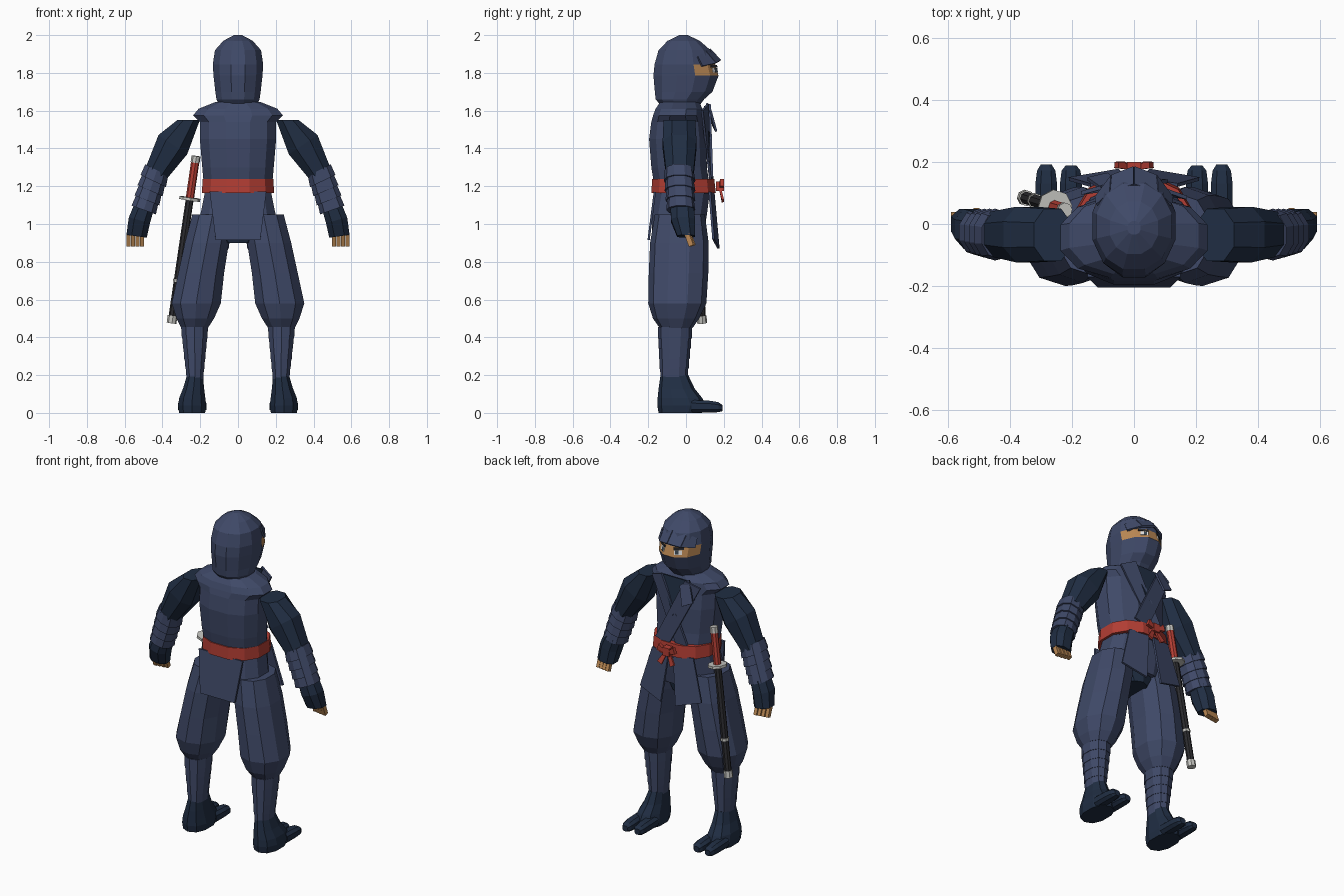
import bpy, bmesh, math
from mathutils import Matrix, Vector

if "Cube" in bpy.data.objects:
    bpy.data.objects.remove(bpy.data.objects["Cube"])

def mat(name, r, g, b):
    m = bpy.data.materials.new(name)
    m.diffuse_color = (r, g, b, 1)
    m.use_nodes = True
    m.node_tree.nodes["Principled BSDF"].inputs["Base Color"].default_value = m.diffuse_color
    return m

NAVY = mat("navy_cloth", .050, .067, .138)
DARK = mat("dark_navy_cloth", .0145, .027, .056)
RED = mat("red_sash", .45, .048, .034)
SKIN = mat("skin", .50, .25, .09)
SILVER = mat("silver_metal", .56, .56, .53)
BLACK = mat("black_lacquer", .024, .024, .028)
WHITE = mat("eye_white", .75, .75, .75)
IRIS = mat("eye_iris", .04, .06, .08)


def finish(name, bm, m):
    bmesh.ops.recalc_face_normals(bm, faces=bm.faces)
    me = bpy.data.meshes.new(name)
    bm.to_mesh(me)
    bm.free()
    me.materials.append(m)
    ob = bpy.data.objects.new(name, me)
    bpy.context.collection.objects.link(ob)
    return ob


def loft(name, rings, m, n=10, p=2.0, side=1, matrix=None):
    """Stack of ellipses (x, y, z, rx, ry, tilt about y in degrees)."""
    bm = bmesh.new()
    loops = []
    for x, y, z, rx, ry, *t in rings:
        tilt = math.radians(t[0]) if t else 0
        loop = []
        for k in range(n):
            a = math.tau * (k + .5) / n
            c, s = math.cos(a), math.sin(a)
            u = rx * math.copysign(abs(c) ** (2 / p), c)
            v = ry * math.copysign(abs(s) ** (2 / p), s)
            loop.append(bm.verts.new((side * (x + u * math.cos(tilt)), y + v, z + u * math.sin(tilt))))
        loops.append(loop)
    for a, b in zip(loops, loops[1:]):
        for k in range(n):
            j = (k + 1) % n
            bm.faces.new((a[k], a[j], b[j], b[k]))
    bm.faces.new(loops[0])
    bm.faces.new(loops[-1])
    if matrix:
        bm.transform(matrix)
    return finish(name, bm, m)


def box(name, loc, size, m, rot=None):
    bm = bmesh.new()
    bmesh.ops.create_cube(bm, size=1)
    bm.transform(Matrix.Translation(loc) @ (rot or Matrix()) @ Matrix.Diagonal((*size, 1)))
    return finish(name, bm, m)


def plate(name, pts, m, thick=.012, side=1):
    """Flat cloth panel with thickness."""
    bm = bmesh.new()
    bm.faces.new([bm.verts.new((side * x, y, z)) for x, y, z in pts])
    ob = finish(name, bm, m)
    mod = ob.modifiers.new("thickness", "SOLIDIFY")
    mod.thickness, mod.offset = thick, 0
    return ob


def span(z, y0, y1, rx, x=0, t=0):
    """Ring given by its back and front limits."""
    return (x, (y0 + y1) / 2, z, rx, (y1 - y0) / 2, t)


def wraps(name, top, bottom, count, m, side, flare):
    """Overlapping wound cloth bands between two rings."""
    for i in range(count):
        a, b = i / count, (i + 1.12) / count
        r0 = [p + (q - p) * a for p, q in zip(top, bottom)]
        r1 = [p + (q - p) * b for p, q in zip(top, bottom)]
        for r, k in ((r0, 1 - flare), (r1, 1 + flare)):
            r[3] *= k
            r[4] *= k
        loft(f"{name}_{i + 1}", [r0, r1], m, 10, 2.2, side)


# Hood, with skin faces in the eye slit
head = loft("hood", [span(1.62, -.13, .07, .10), span(1.66, -.165, .10, .118), span(1.70, -.17, .145, .124),
                     span(1.785, -.178, .178, .134), span(1.845, -.172, .160, .138), span(1.92, -.15, .135, .126),
                     span(1.97, -.10, .075, .080), span(2.0, -.035, .01, .022)], NAVY, 12, 2.1)
head.data.materials.append(SKIN)
for f in head.data.polygons:
    if 1.79 < f.center.z < 1.84 and f.center.y > .08:
        f.material_index = 1

# Eyes and brows laid on the face
bpy.context.view_layer.update()
for s, tag in ((1, "right"), (-1, "left")):
    for part, x, z, w, h, m, d in (("eye", .052, 1.814, .044, .026, WHITE, .004), ("iris", .047, 1.814, .018, .024, IRIS, .007),
                                   ("brow", .054, 1.835, .058, .012, BLACK, .007)):
        hit, loc, nor, _ = head.ray_cast(Vector((s * x, .6, z)), Vector((0, -1, 0)))
        if hit:
            box(f"{part}_{tag}", loc, (w, h, d), m, nor.to_track_quat('Z', 'Y').to_matrix().to_4x4())
    # Hood brim over the eyes
    plate(f"hood_brim_{tag}", [(0, .125, 1.925), (0, .182, 1.865), (.07, .155, 1.85), (.075, .10, 1.915)], NAVY, .012, s)
    plate(f"hood_brim_side_{tag}", [(.075, .10, 1.915), (.07, .155, 1.85), (.122, .085, 1.835), (.118, .06, 1.885)],
          NAVY, .012, s)

# Jacket body and shoulder yoke
loft("jacket", [span(1.16, -.165, .135, .182), span(1.30, -.188, .115, .195), span(1.45, -.20, .112, .208),
                span(1.54, -.188, .10, .208), span(1.575, -.178, .09, .245), span(1.61, -.165, .09, .215),
                span(1.645, -.14, .075, .125)], NAVY, 12, 2.3)
loft("jacket_skirt", [span(1.17, -.165, .13, .18), span(1.05, -.185, .115, .205),
                      span(.96, -.185, .10, .19)], NAVY, 12, 2.4)
loft("trouser_seat", [span(1.04, -.175, .10, .20), span(.90, -.14, .08, .08)], DARK, 10)
plate("back_skirt_panel", [(-.15, -.165, 1.17), (.15, -.165, 1.17), (.118, -.198, .915), (-.118, -.198, .915)], NAVY)

# Crossed lapels over a dark undershirt
plate("undershirt", [(-.10, .10, 1.625), (.10, .10, 1.625), (.0, .128, 1.40)], DARK, .008)
plate("lapel_under", [(.17, .085, 1.60), (.085, .115, 1.635), (-.10, .128, 1.24), (-.03, .130, 1.22)], NAVY, .012)
plate("lapel_over", [(-.17, .10, 1.60), (-.08, .125, 1.635), (.11, .138, 1.25), (.02, .142, 1.22)], NAVY, .012)
plate("lapel_flap", [(-.10, .11, 1.64), (-.05, .13, 1.60), (-.085, .160, 1.49), (-.15, .145, 1.52)], NAVY, .012)

# Sash with knot, bow and tails
loft("sash", [span(1.163, -.188, .163, .197), span(1.237, -.185, .155, .193)], RED, 12, 2.3)
box("sash_knot", (0, .18, 1.20), (.045, .04, .05), RED)
for s, tag in ((1, "right"), (-1, "left")):
    plate(f"sash_bow_{tag}", [(.01, .185, 1.205), (.05, .19, 1.238), (.063, .19, 1.20), (.01, .185, 1.19)], RED, .02, s)
    plate(f"sash_tail_{tag}", [(.0, .18, 1.19), (.02, .18, 1.19), (.058, .195, 1.13), (.03, .195, 1.115)], RED, .012, s)

    # Front skirt panels
    plate(f"front_skirt_panel_{tag}", [(.015, .145, 1.17), (.14, .125, 1.17), (.21, .145, .92), (.05, .172, .87)],
          NAVY, .012, s)

    # Baggy trousers, wrapped shins
    loft(f"trouser_leg_{tag}", [span(1.05, -.165, .10, .112, .135), span(.90, -.19, .12, .122, .165),
                                span(.74, -.197, .118, .127, .195), span(.58, -.20, .108, .136, .221),
                                span(.50, -.175, .07, .104, .226), span(.45, -.14, .035, .074, .23)], NAVY, 10, 2.2, s)
    wraps(f"shin_wrap_{tag}", span(.455, -.15, .035, .076, .23), span(.185, -.135, .008, .046, .228), 5, NAVY, s, .02)

    # Split-toe boots
    loft(f"boot_{tag}", [span(0, -.145, .085, .072, .243), span(.04, -.152, .105, .078, .243),
                         span(.08, -.150, .085, .072, .242), span(.13, -.145, .045, .058, .235),
                         span(.20, -.135, .012, .044, .228)], DARK, 10, 2.3, s)
    for toe, x, w, y1 in (("inner", .203, .038, .188), ("outer", .283, .037, .192)):
        rings = [(s * x, -.035, .03, w, .035), (s * x, -.033, .13, w, .033),
                 (s * x, -.030, .172, w * .85, .028), (s * x, -.026, y1, w * .5, .018)]
        loft(f"toe_{toe}_{tag}", rings, DARK, 8, 2.6, 1, Matrix.Rotation(-math.pi / 2, 4, 'X'))

    # Sleeves, forearm wraps, cuffs and fingers
    loft(f"sleeve_{tag}", [span(1.55, -.125, .055, .064, .262, 0), span(1.42, -.13, .062, .098, .345, 34),
                           span(1.26, -.11, .045, .066, .438, 28)], DARK, 8, 2.3, s)
    wraps(f"forearm_wrap_{tag}", span(1.285, -.118, .045, .076, .43, 28), span(1.08, -.10, .045, .068, .497, 20),
          4, NAVY, s, .06)
    loft(f"cuff_{tag}", [span(1.09, -.085, .045, .057, .497, 18), span(1.02, -.085, .052, .062, .522, 16),
                         span(.935, -.05, .052, .058, .537, 8)], DARK, 8, 2.4, s)
    for i in range(4):
        box(f"finger_{i + 1}_{tag}", (s * (.508 + .024 * i), .028 - .004 * i, .915), (.02, .026, .065), SKIN,
            Matrix.Rotation(.35, 4, 'X'))

# Sheathed sword hung at the hip, laid out from pommel to tip
tip, top = Vector((-.352, .085, .475)), Vector((-.222, .045, 1.36))
length = (top - tip).length
frame = Matrix.Translation(tip) @ (top - tip).to_track_quat('Z', 'Y').to_matrix().to_4x4()
for part, a, b, r, m in (("sheath", .03, .74, .021, BLACK), ("sheath_tip", 0, .045, .026, SILVER),
                         ("sheath_ring", .245, .262, .025, SILVER), ("sword_guard", .735, .752, .056, SILVER),
                         ("sword_grip", .752, .965, .022, RED), ("sword_pommel", .96, 1, .024, SILVER)):
    loft(part, [(0, 0, a * length, r, r), (0, 0, b * length, r, r)], m, 8, 2.0, 1, frame)
